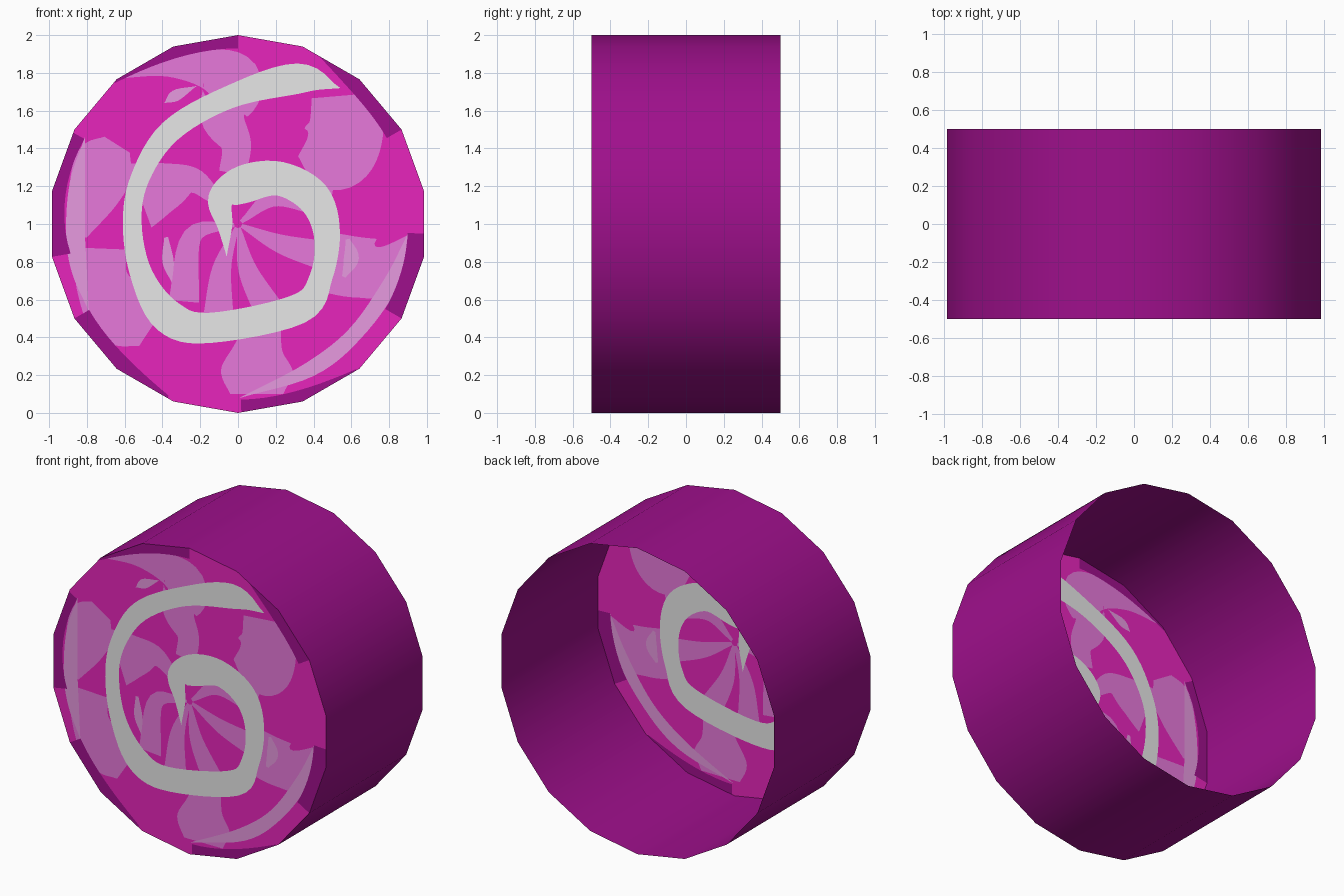
import bpy, bmesh, math
from mathutils import Vector
from mathutils.geometry import delaunay_2d_cdt

if "Cube" in bpy.data.objects:
    bpy.data.objects.remove(bpy.data.objects["Cube"])

SIDES, HALF_DEPTH = 18, 0.5


def material(name, rgb):
    m = bpy.data.materials.new(name)
    m.diffuse_color = (*rgb, 1)
    m.use_nodes = True
    m.node_tree.nodes["Principled BSDF"].inputs["Base Color"].default_value = m.diffuse_color
    return m


magenta = material("magenta", (1.0, 0.023, 0.63))
pink = material("pink", (1.0, 0.238, 0.88))
pale_pink = material("pale pink", (1.0, 0.40, 0.93))
purple = material("dark purple", (0.347, 0.005, 0.262))
white = material("white", (1.0, 1.0, 1.0))
MAGENTA, PINK, PALE, DARK, WHITE = range(5)


def polar(radius, degrees):
    """Point in the front plane (x, z) around the wheel centre."""
    a = math.radians(degrees)
    return Vector((radius * math.cos(a), 1 + radius * math.sin(a)))


def stroke(stations, steps=6):
    """Brush stroke outline: smooth path through (x, z, half width) in hundredths."""
    p = [Vector(s) / 100 for s in stations]
    p = [2 * p[0] - p[1]] + p + [2 * p[-1] - p[-2]]
    path = []
    for a, b, c, d in zip(p, p[1:], p[2:], p[3:]):
        for s in range(steps):
            t = s / steps
            path.append(0.5 * (2 * b + (c - a) * t + (2 * a - 5 * b + 4 * c - d) * t * t
                               + (3 * b - a - 3 * c + d) * t ** 3))
    path.append(p[-2])
    left, right = [], []
    for i, q in enumerate(path):
        along = (path[min(i + 1, len(path) - 1)] - path[max(i - 1, 0)]).xy.normalized()
        side = Vector((-along.y, along.x)) * max(q.z, 0.001)
        left.append(q.xy + side)
        right.append(q.xy - side)
    return left + right[::-1]


def crescent(a, ra, b, rb, n=10):
    """Rim patch from angle a to b whose inner edge goes from radius ra to rb."""
    ts = [i / n for i in range(n + 1)]
    return ([polar((ra + (rb - ra) * t ** 3) / 100, a + (b - a) * t) for t in ts]
            + [polar(1.05, a + (b - a) * t) for t in reversed(ts)])


def inside(pt, poly):
    wind = 0
    for a, b in zip(poly, poly[1:] + poly[:1]):
        if (a.y > pt.y) != (b.y > pt.y) and pt.x < a.x + (pt.y - a.y) * (b.x - a.x) / (b.y - a.y):
            wind += 1 if b.y > a.y else -1
    return wind != 0


# Painted strokes, each a path with a varying half width
pink_swirls = [
    [(-64, 177, 0), (-38, 184, 6), (-15, 182, 11), (-3, 174, 16), (-8, 157, 12), (-1, 142, 8), (-3, 127, 7)],
    [(56, 168, 17), (57, 150, 20), (50, 136, 20), (36, 128, 9)],
    [(90, 94, 0), (80, 78, 14), (64, 77, 16), (46, 80, 16)],
    [(14, 46, 9), (11, 34, 13), (10, 22, 19), (10, 10, 14)],
    [(-72, 87, 13), (-72, 70, 14), (-62, 52, 17), (-48, 42, 8)],
    [(-84, 94, 4), (-77, 114, 13), (-70, 132, 16), (-64, 142, 8)],
    [(-52, 115, 18), (-38, 120, 13), (-24, 123, 7), (-13, 115, 4)],
]
# Bearings of the inner wedges at mid length and at the end
inner_wedges = [(195, 235), (250, 258), (282, 290), (335, 340), (35, 12)]
highlights = [
    [(-81, 146, 0), (-85, 122, 4), (-86, 95, 5), (-84, 75, 4), (-79, 54, 0)],
    [(90, 95, 0), (81, 69, 4), (62, 42, 4), (38, 23, 4), (1, 8, 0)],
    [(-39, 164, 0), (-33, 168, 3), (-22, 173, 0)],
    [(-38, 93, 1), (-37, 80, 3), (-35, 69, 0)],
    [(58, 92, 1), (60, 82, 4), (56, 72, 1)],
]
rim_shadows = [(90, 93, 131, 99), (30, 91, 66, 100), (330, 90, 357, 90),
               (271, 93, 309, 99), (210, 91, 248, 98), (151, 93, 190, 90)]
spiral = [(54, 172, 0), (32, 177, 8), (-5, 167, 6), (-36, 149, 6), (-52, 124, 5), (-56, 100, 5),
          (-51, 73, 6), (-37, 51, 9), (-15, 45, 8), (32, 55, 8), (44, 72, 6), (47, 95, 7),
          (40, 114, 9), (22, 124, 9), (3, 121, 10), (-9, 113, 7), (-7, 99, 4), (-6, 83, 0)]

# Layers from bottom to top
rim = [polar(1, 90 + 360 * i / SIDES) for i in range(SIDES)]
layers = [(MAGENTA, rim)]
layers += [(PINK, stroke(s)) for s in pink_swirls]
for mid, end in inner_wedges:
    pts = [polar(0.02, mid), polar(0.25, mid), polar(0.5, end)]
    layers.append((PINK, stroke([(*(p * 100), w) for p, w in zip(pts, (1, 5, 8))])))
layers += [(PALE, stroke(s)) for s in highlights]
layers += [(DARK, crescent(*c)) for c in rim_shadows]
layers.append((WHITE, stroke(spiral)))


def build(name, bm, mats):
    me = bpy.data.meshes.new(name)
    bm.to_mesh(me)
    bm.free()
    for m in mats:
        me.materials.append(m)
    bpy.context.collection.objects.link(bpy.data.objects.new(name, me))


# Front face: cut along every outline, then coloured by the topmost layer
points, edges = [], []
for _, poly in layers:
    n = len(points)
    points += poly
    edges += [(n + i, n + (i + 1) % len(poly)) for i in range(len(poly))]
verts, _, tris, *_ = delaunay_2d_cdt(points, edges, [], 0, 1e-5)
bm = bmesh.new()
bverts = [bm.verts.new((v.x, -HALF_DEPTH, v.y)) for v in verts]
for tri in tris:
    mid = sum((verts[i] for i in tri), Vector((0, 0))) / len(tri)
    if inside(mid, rim):
        face = bm.faces.new([bverts[i] for i in tri])
        face.material_index = [m for m, poly in layers if inside(mid, poly)][-1]
bmesh.ops.delete(bm, geom=[v for v in bm.verts if not v.link_faces], context='VERTS')
build("swirl_front", bm, [magenta, pink, pale_pink, purple, white])

# Open-backed side wall, smooth around
bm = bmesh.new()
front = [bm.verts.new((p.x, -HALF_DEPTH, p.y)) for p in rim]
back = [bm.verts.new((p.x, HALF_DEPTH, p.y)) for p in rim]
for i in range(SIDES):
    j = (i + 1) % SIDES
    bm.faces.new((front[j], front[i], back[i], back[j])).smooth = True
build("side_wall", bm, [purple])
